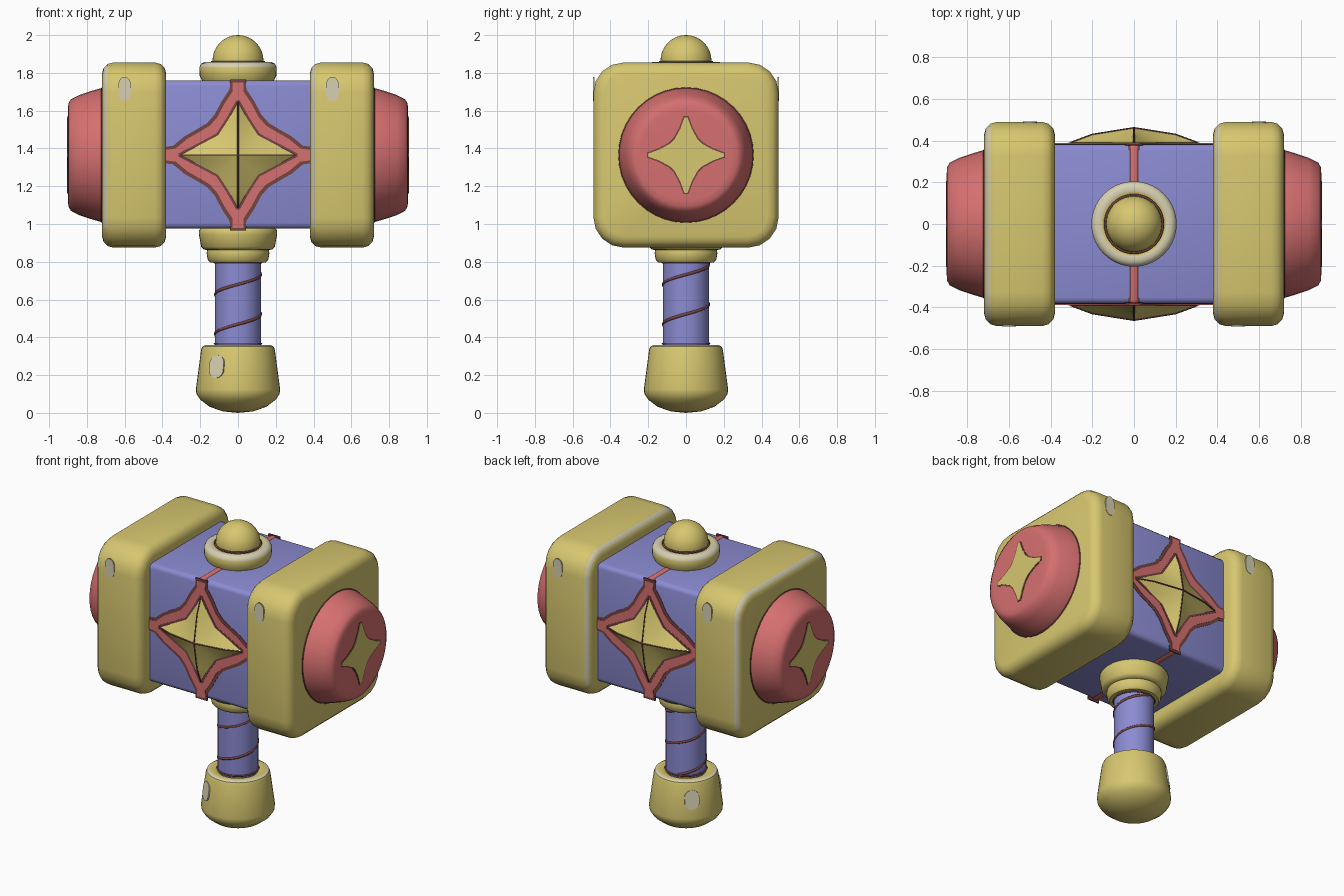
import bpy, bmesh, math
from mathutils import Vector, Matrix

if "Cube" in bpy.data.objects:
    bpy.data.objects.remove(bpy.data.objects["Cube"])


def material(name, *rgb):
    m = bpy.data.materials.new(name)
    m.use_nodes = True
    m.diffuse_color = (*rgb, 1)
    m.node_tree.nodes["Principled BSDF"].inputs["Base Color"].default_value = (*rgb, 1)
    return m


GOLD = material("gold", 0.68, 0.57, 0.16)
RED = material("red", 0.67, 0.16, 0.16)
PURPLE = material("purple", 0.26, 0.26, 0.65)
BROWN = material("brown", 0.18, 0.06, 0.055)
CREAM = material("cream", 0.68, 0.63, 0.44)

MID = 1.365  # height of the head's centre


def finish(name, bm, mats, rule=None, angle=40):
    bmesh.ops.recalc_face_normals(bm, faces=bm.faces)
    bm.normal_update()
    if rule:
        for f in bm.faces:
            f.material_index = 1 if rule(f) else 0
    me = bpy.data.meshes.new(name)
    bm.to_mesh(me)
    bm.free()
    for m in mats:
        me.materials.append(m)
    ob = bpy.data.objects.new(name, me)
    bpy.context.collection.objects.link(ob)
    bpy.ops.object.select_all(action='DESELECT')
    ob.select_set(True)
    bpy.context.view_layer.objects.active = ob
    bpy.ops.object.shade_smooth_by_angle(angle=math.radians(angle))
    return ob


def frame(normal, origin):
    """Local x runs across, local y up, local z out of the surface."""
    n = Vector(normal).normalized()
    u = Vector((0, 0, 1)).cross(n).normalized()
    v = n.cross(u)
    m = Matrix((u, v, n)).transposed().to_4x4()
    m.translation = origin
    return m


def lathe(name, profile, mats, rule=None, matrix=Matrix(), angle=40):
    bm = bmesh.new()
    vs = [bm.verts.new((r, 0, z)) for r, z in profile]
    es = [bm.edges.new(p) for p in zip(vs, vs[1:])]
    bmesh.ops.spin(bm, geom=vs + es, axis=(0, 0, 1), cent=(0, 0, 0),
                   angle=math.tau, steps=40)
    bmesh.ops.remove_doubles(bm, verts=bm.verts, dist=0.0002)
    bm.transform(matrix)
    return finish(name, bm, mats, rule, angle)


def box(name, size, centre, mat, bevel):
    bm = bmesh.new()
    bmesh.ops.create_cube(bm, size=1)
    bm.transform(Matrix.Translation(centre) @ Matrix.Diagonal((*size, 1)))
    bmesh.ops.bevel(bm, geom=bm.edges[:], offset=bevel, segments=3,
                    profile=0.5, affect='EDGES')
    return finish(name, bm, [mat])


def plate(name, pts, matrix, mat, top, depth=0.008):
    bm = bmesh.new()
    face = bm.faces.new([bm.verts.new((x, y, top - depth)) for x, y in pts])
    out = bmesh.ops.extrude_face_region(bm, geom=[face])
    for v in out["geom"]:
        if isinstance(v, bmesh.types.BMVert):
            v.co.z = top
    bm.transform(matrix)
    return finish(name, bm, [mat])


def tube(name, pts, radius, mat, cyclic=False):
    cu = bpy.data.curves.new(name, 'CURVE')
    cu.dimensions = '3D'
    cu.bevel_depth = radius
    cu.bevel_resolution = 1
    sp = cu.splines.new('POLY')
    sp.points.add(len(pts) - 1)
    for p, co in zip(sp.points, pts):
        p.co = (*co, 1)
    sp.use_cyclic_u = cyclic
    cu.materials.append(mat)
    bpy.context.collection.objects.link(bpy.data.objects.new(name, cu))


def ring(name, radius, matrix, thick, mat):
    pts = [matrix @ Vector((radius * math.cos(a), radius * math.sin(a), 0))
           for a in (math.tau * i / 40 for i in range(40))]
    tube(name, pts, thick, mat, True)


def four_way(quadrant):
    """Mirror a first-quadrant outline, listed top to right, into a closed loop."""
    right = quadrant + [(x, -y) for x, y in reversed(quadrant)]
    loop = right + [(-x, y) for x, y in reversed(right)]
    return [p for i, p in enumerate(loop) if p != loop[i - 1]]


def grow(pts, d):
    return [(x + d, y + d) for x, y in pts]


def oval(w, h):
    return [(w * math.cos(a), h * math.sin(a) + math.copysign(h * 0.4, math.sin(a)))
            for a in (math.tau * (i + 0.5) / 20 for i in range(20))]


# Head core with a trim loop round it
box("head_core", (0.82, 0.766, 0.785), (0, 0, MID + 0.003), PURPLE, 0.03)
box("trim_loop_edge", (0.08, 0.768, 0.789), (0, 0, MID + 0.003), BROWN, 0.025)
box("trim_loop", (0.056, 0.774, 0.795), (0, 0, MID + 0.003), RED, 0.025)


# Chunky rounded bands at both ends of the head
def band(name, x):
    bm = bmesh.new()
    bmesh.ops.create_cube(bm, size=1)
    bm.transform(Matrix.Translation((x, 0, MID)) @ Matrix.Diagonal((0.34, 0.98, 0.98, 1)))
    along = [e for e in bm.edges if abs(e.verts[0].co.x - e.verts[1].co.x) > 0.1]
    bmesh.ops.bevel(bm, geom=along, offset=0.16, segments=4, profile=0.5, affect='EDGES')
    rim = [e for e in bm.edges if abs(e.verts[0].co.x - e.verts[1].co.x) < 0.01]
    bmesh.ops.bevel(bm, geom=rim, offset=0.06, segments=3, profile=0.5, affect='EDGES')
    finish(name, bm, [GOLD, CREAM],
           lambda f: -0.85 < f.normal.x < -0.5 and f.normal.z > -0.3)


CAP = [(0, 0.9), (0.24, 0.9), (0.272, 0.898), (0.295, 0.885), (0.318, 0.84),
       (0.338, 0.78), (0.353, 0.73), (0.355, 0.7)]
CAP_STAR = [(0.008, 0.2), (0.03, 0.14), (0.06, 0.085), (0.085, 0.06), (0.14, 0.03), (0.2, 0.008)]

for side, s in (("left", 1), ("right", -1)):
    band(side + "_band", s * 0.55)
    m = frame((s, 0, 0), (0, 0, MID))
    lathe(side + "_cap", CAP, [RED], matrix=m)
    ring(side + "_cap_seam", 0.354, m @ Matrix.Translation((0, 0, 0.72)), 0.005, BROWN)
    plate(side + "_cap_star_edge", four_way(grow(CAP_STAR, 0.006)), m, BROWN, 0.902)
    plate(side + "_cap_star", four_way(CAP_STAR), m, GOLD, 0.904)

# Star emblem on the front and back
BORDER = [(0.028, 0.385), (0.03, 0.335), (0.07, 0.275), (0.11, 0.2), (0.15, 0.155),
          (0.2, 0.125), (0.27, 0.085), (0.33, 0.035), (0.385, 0.028)]
GEM = [(0, 0.28), (0.05, 0.19), (0.105, 0.105), (0.19, 0.06), (0.305, 0)]


def gem(name, m):
    bm = bmesh.new()
    low, mid, peak = 0.391, 0.43, 0.462
    for sx in (1, -1):
        for sy in (1, -1):
            tip_a, edge_a, notch, edge_b, tip_b = [
                bm.verts.new((sx * x, sy * y, low)) for x, y in GEM]
            c = bm.verts.new((0, 0, peak))
            ridge_a = bm.verts.new((0, sy * 0.18, mid))
            ridge_b = bm.verts.new((sx * 0.2, 0, mid))
            for f in ((c, ridge_a, edge_a, notch), (ridge_a, tip_a, edge_a),
                      (c, notch, edge_b, ridge_b), (ridge_b, edge_b, tip_b)):
                bm.faces.new(f)
    bmesh.ops.remove_doubles(bm, verts=bm.verts, dist=0.0005)
    bm.transform(m)
    finish(name, bm, [GOLD], angle=25)
    for way, a, b in (("upright", Vector((0, 0.28, low)), Vector((0, 0.18, mid))),
                      ("level", Vector((0.305, 0, low)), Vector((0.2, 0, mid)))):
        flip = Matrix.Diagonal((-1, -1, 1, 1))
        path = [a, b, Vector((0, 0, peak)), flip @ b, flip @ a]
        tube(name + "_" + way + "_ridge", [m @ p for p in path], 0.004, BROWN)


for side, s in (("front", -1), ("back", 1)):
    m = frame((0, s, 0), (0, 0, MID))
    plate(side + "_border_edge", four_way(grow(BORDER, 0.014)), m, BROWN, 0.3855)
    plate(side + "_border", four_way(BORDER), m, RED, 0.389)
    plate(side + "_star_edge", four_way(grow(GEM, 0.009)), m, BROWN, 0.391)
    gem(side + "_star", m)
    for i, x in enumerate((-0.6, 0.5)):
        shine = m @ Matrix.Translation((x, 0.35, 0))
        plate(f"{side}_band_shine_{i}", oval(0.034, 0.046), shine, CREAM, 0.493)

# Collar and knob on top
lathe("top_collar", [(0, 1.75), (0.185, 1.75), (0.203, 1.785), (0.205, 1.83), (0.195, 1.849),
                     (0.178, 1.857), (0.155, 1.857), (0.14, 1.85), (0, 1.85)],
      [GOLD, CREAM], lambda f: f.calc_center_median().z > 1.835
      and 0.16 < f.calc_center_median().xy.length < 0.202)
ring("knob_seam", 0.139, Matrix.Translation((0, 0, 1.857)), 0.006, BROWN)
lathe("top_knob", [(0.135 * math.cos(a), 1.865 + 0.135 * math.sin(a))
                   for a in (math.pi / 2 * i / 8 for i in range(-1, 9))], [GOLD])

# Collar under the head
lathe("lower_collar", [(0.1, 0.795), (0.148, 0.797), (0.16, 0.81), (0.166, 0.845), (0.163, 0.862),
                       (0.18, 0.865), (0.195, 0.88), (0.207, 0.945), (0.207, 0.965),
                       (0.197, 0.978), (0, 0.985)], [GOLD])

# Handle with a spiral groove line
lathe("handle", [(0.122, 0.34), (0.122, 0.81)], [PURPLE])
for name, z in (("handle_top_seam", 0.795), ("handle_bottom_seam", 0.366)):
    ring(name, 0.123, Matrix.Translation((0, 0, z)), 0.006, BROWN)
spiral = []
for i in range(70):
    z = 0.372 + i * 0.006
    a = -math.pi / 2 + math.tau * (z - 0.47) / 0.21
    spiral.append((0.119 * math.cos(a), 0.119 * math.sin(a), z))
tube("handle_spiral", spiral, 0.009, BROWN)

# Pommel with painted shine
lathe("pommel", [(0, 0), (0.08, 0.008), (0.15, 0.032), (0.2, 0.07), (0.22, 0.1), (0.223, 0.125),
                 (0.195, 0.335), (0.188, 0.352), (0.172, 0.36), (0.14, 0.36), (0.12, 0.35)],
      [GOLD, CREAM], lambda f: f.calc_center_median().z > 0.35
      and f.calc_center_median().xy.length > 0.16)
for i, deg in enumerate((237, 135)):
    a = math.radians(deg)
    out = Vector((math.cos(a), math.sin(a), 0.14))
    spot = Vector((0.207 * math.cos(a), 0.207 * math.sin(a), 0.245))
    plate(f"pommel_shine_{i}", oval(0.045, 0.044), frame(out, spot), CREAM, 0.003)
